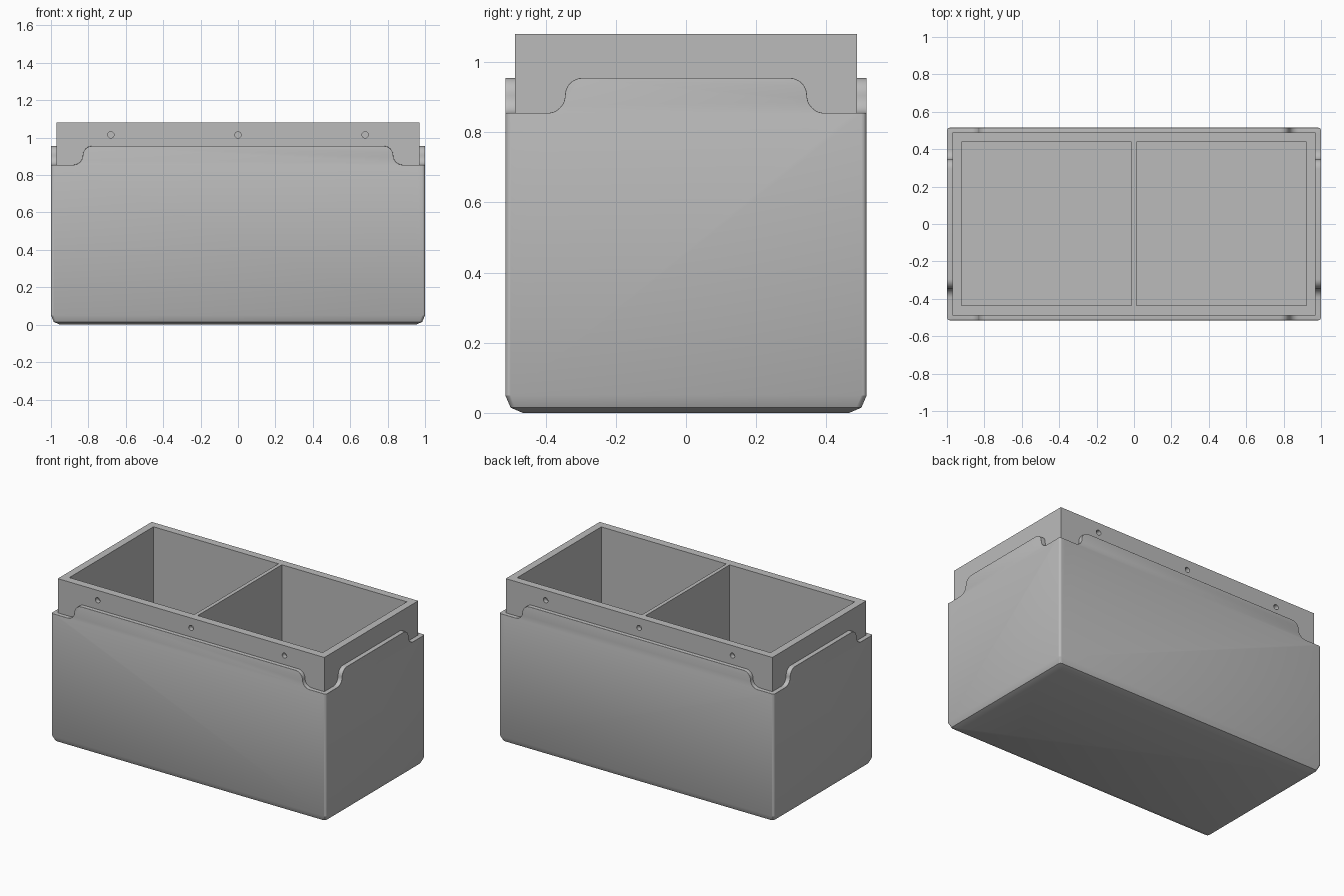
import bpy
import bmesh
from math import cos, sin, pi

cube = bpy.data.objects.get("Cube")
if cube:
    bpy.data.objects.remove(cube)

grey = bpy.data.materials.new("plain grey")
grey.use_nodes = True
grey.diffuse_color = (0.5, 0.5, 0.5, 1)
grey.node_tree.nodes["Principled BSDF"].inputs["Base Color"].default_value = (0.5, 0.5, 0.5, 1)

HX, HY = 1.0, 0.515           # outer half sizes
CX, CY = 0.97, 0.488          # inner box half sizes
RIM, LOW, TOP = 0.955, 0.855, 1.08


def make_object(name, bm):
    bmesh.ops.recalc_face_normals(bm, faces=bm.faces)
    mesh = bpy.data.meshes.new(name)
    bm.to_mesh(mesh)
    bm.free()
    mesh.materials.append(grey)
    obj = bpy.data.objects.new(name, mesh)
    bpy.context.collection.objects.link(obj)
    return obj


def loft(bm, loops):
    """Skin a stack of matching loops and cap both ends."""
    rings = [[bm.verts.new(p) for p in loop] for loop in loops]
    for a, b in zip(rings, rings[1:]):
        for i in range(len(a)):
            j = (i + 1) % len(a)
            bm.faces.new((a[i], a[j], b[j], b[i]))
    bm.faces.new(rings[0][::-1])
    bm.faces.new(rings[-1])


def box(bm, x0, x1, y0, y1, z0, z1):
    base = [(x0, y0), (x1, y0), (x1, y1), (x0, y1)]
    loft(bm, [[(x, y, z) for x, y in base] for z in (z0, z1)])


def rounded_rect(hx, hy, r, z, steps=4):
    pts = []
    for q, (sx, sy) in enumerate([(1, 1), (-1, 1), (-1, -1), (1, -1)]):
        for i in range(steps + 1):
            a = (q + i / steps) * pi / 2
            pts.append((sx * (hx - r) + r * cos(a), sy * (hy - r) + r * sin(a), z))
    return pts


def notch_profile(half):
    """Corner cut-out with an S-shaped shoulder, as (distance along wall, z)."""
    r, edge, steps = (RIM - LOW) / 2, half - 0.17, 8
    arc = [i / steps * pi / 2 for i in range(steps + 1)]
    pts = [(half + 0.1, RIM + 0.1), (half + 0.1, LOW)]
    pts += [(edge + r - r * sin(a), LOW + r - r * cos(a)) for a in arc]
    pts += [(edge - r + r * cos(a), RIM - r + r * sin(a)) for a in arc[1:]]
    return pts + [(edge - r, RIM + 0.1)]


def cut(obj, cutter):
    """Subtract the cutter, then drop it."""
    mod = obj.modifiers.new("cut", "BOOLEAN")
    mod.operation, mod.solver, mod.object = "DIFFERENCE", "EXACT", cutter
    cutter.hide_render = True
    graph = bpy.context.evaluated_depsgraph_get()
    mesh = bpy.data.meshes.new_from_object(obj.evaluated_get(graph))
    obj.modifiers.clear()
    obj.data = mesh
    bpy.data.objects.remove(cutter)


# Outer shell with a chamfered base
bm = bmesh.new()
loft(bm, [rounded_rect(HX - d, HY - d, 0.015, z)
          for d, z in [(0.05, 0), (0.015, 0.015), (0, 0.05), (0, RIM)]])
shell = make_object("outer_shell", bm)

# Hollow for the inner box
bm = bmesh.new()
box(bm, -CX, CX, -CY, CY, 0.04, RIM + 0.2)
cut(shell, make_object("hollow_cutter", bm))

# Shoulder notches at both ends of all four walls
for sx in (-1, 1):
    for sy in (-1, 1):
        bm = bmesh.new()
        loft(bm, [[(sx * u, sy * v, z) for u, z in notch_profile(HX)]
                  for v in (CY - 0.01, HY + 0.1)])
        cut(shell, make_object("long_wall_cutter", bm))
        bm = bmesh.new()
        loft(bm, [[(sx * v, sy * u, z) for u, z in notch_profile(HY)]
                  for v in (CX - 0.01, HX + 0.1)])
        cut(shell, make_object("short_wall_cutter", bm))

# Soft lip along the outer top edge of the shell
bm = bmesh.new()
bm.from_mesh(shell.data)
bmesh.ops.remove_doubles(bm, verts=bm.verts, dist=0.0005)


def on_outside(v):
    return (abs(v.co.x) > HX - 0.001 or abs(v.co.y) > HY - 0.001) and v.co.z > LOW - 0.01


lip = [e for e in bm.edges if len(e.link_faces) == 2 and all(map(on_outside, e.verts))
       and e.calc_face_angle(0) > 1.2]
bmesh.ops.bevel(bm, geom=lip, offset=0.01, segments=3, profile=0.5,
                affect="EDGES", clamp_overlap=True)
bm.to_mesh(shell.data)
bm.free()

# Inner box with two compartments
bm = bmesh.new()
box(bm, -CX, CX, -CY, CY, 0.04, TOP)
inner = make_object("inner_box", bm)
for side in (-1, 1):
    bm = bmesh.new()
    a, b = sorted((side * 0.0125, side * 0.922))
    box(bm, a, b, -0.436, 0.438, 0.08, TOP + 0.1)
    cut(inner, make_object("compartment_cutter", bm))

# Blind screw holes along the front and back
for side in (-1, 1):
    for x in (-0.68, 0, 0.68):
        bm = bmesh.new()
        loft(bm, [[(x + 0.017 * cos(i * pi / 8), side * y, 1.015 + 0.017 * sin(i * pi / 8))
                   for i in range(16)] for y in (CY - 0.03, CY + 0.05)])
        cut(inner, make_object("screw_hole_cutter", bm))

# Smooth the rounded edges, keep the corners crisp
for obj in (shell, inner):
    bpy.ops.object.select_all(action="DESELECT")
    obj.select_set(True)
    bpy.context.view_layer.objects.active = obj
    bpy.ops.object.shade_smooth_by_angle(angle=0.44)
